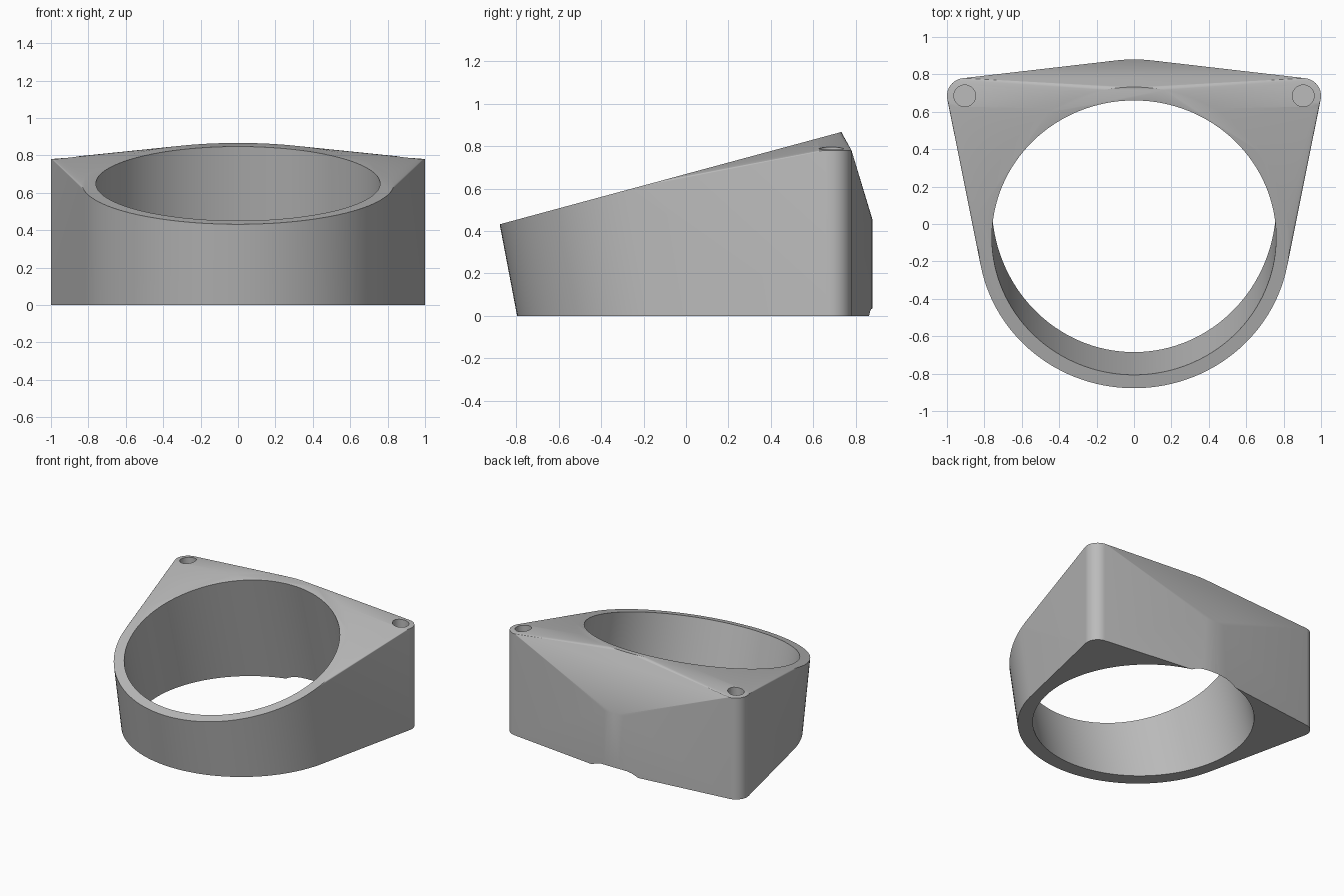
import bpy, bmesh
from math import cos, sin, pi, atan2, radians
from mathutils import Matrix, Vector

cube = bpy.data.objects.get("Cube")
if cube:
    bpy.data.objects.remove(cube, do_unlink=True)

grey = bpy.data.materials.new("neutral grey")
grey.use_nodes = True
colour = (0.5, 0.5, 0.5, 1)
grey.diffuse_color = colour
grey.node_tree.nodes["Principled BSDF"].inputs["Base Color"].default_value = colour

# Tilted frame of the mounting face
TILT = atan2(0.435, 1.61)
FACE = Matrix.Translation((0, -0.073, 0.649)) @ Matrix.Rotation(TILT, 4, 'X')
OUTER, BORE = 0.834, 0.76
POST_X, POST_Y, POST_R, POST_TOP = 0.905, 0.685, 0.095, 0.78


def circle(radius, matrix, steps):
    return [matrix @ Vector((radius * cos(2 * pi * i / steps),
                             radius * sin(2 * pi * i / steps), 0))
            for i in range(steps)]


def at(x, y, z):
    return Matrix.Translation((x, y, z))


def make_object(name, bm):
    bmesh.ops.recalc_face_normals(bm, faces=bm.faces)
    mesh = bpy.data.meshes.new(name)
    bm.to_mesh(mesh)
    bm.free()
    obj = bpy.data.objects.new(name, mesh)
    bpy.context.collection.objects.link(obj)
    mesh.materials.append(grey)
    return obj


def cylinder(name, radius, depth, matrix, steps):
    bm = bmesh.new()
    bmesh.ops.create_cone(bm, cap_ends=True, segments=steps, radius1=radius,
                          radius2=radius, depth=depth, matrix=matrix)
    return make_object(name, bm)


# Body: skin stretched over the tilted rim, upright base drum and corner posts
points = circle(OUTER, FACE, 128)
for z in (0, 0.45):
    points += circle(0.838, at(0, 0.042, z), 128)
for side in (-1, 1):
    for z in (0, POST_TOP):
        points += circle(POST_R, at(side * POST_X, POST_Y, z), 48)

bm = bmesh.new()
for p in points:
    bm.verts.new(p)
hull = bmesh.ops.convex_hull(bm, input=bm.verts)
loose = [v for v in bm.verts if not v.link_faces]
bmesh.ops.delete(bm, geom=loose, context='VERTS')
bmesh.ops.dissolve_limit(bm, angle_limit=radians(0.1), verts=bm.verts, edges=bm.edges)
body = make_object("ring_housing", bm)

# Cutters: tilted main bore and two blind screw holes
cutters = [cylinder("bore_cutter", BORE, 4, FACE, 128)]
for side, name in ((-1, "right_screw_cutter"), (1, "left_screw_cutter")):
    cutters.append(cylinder(name, 0.058, 0.8, at(side * POST_X, POST_Y, 0.85), 48))

for cutter in cutters:
    cutter.hide_render = True
    cut = body.modifiers.new(cutter.name, 'BOOLEAN')
    cut.operation = 'DIFFERENCE'
    cut.solver = 'EXACT'
    cut.object = cutter

# Bake the cuts, remove the cutters, smooth the curved walls
bpy.context.view_layer.update()
evaluated = body.evaluated_get(bpy.context.evaluated_depsgraph_get())
result = bpy.data.meshes.new_from_object(evaluated)
body.modifiers.clear()
body.data = result
for cutter in cutters:
    bpy.data.objects.remove(cutter, do_unlink=True)

bpy.ops.object.select_all(action='DESELECT')
body.select_set(True)
bpy.context.view_layer.objects.active = body
bpy.ops.object.shade_smooth_by_angle(angle=radians(25))
